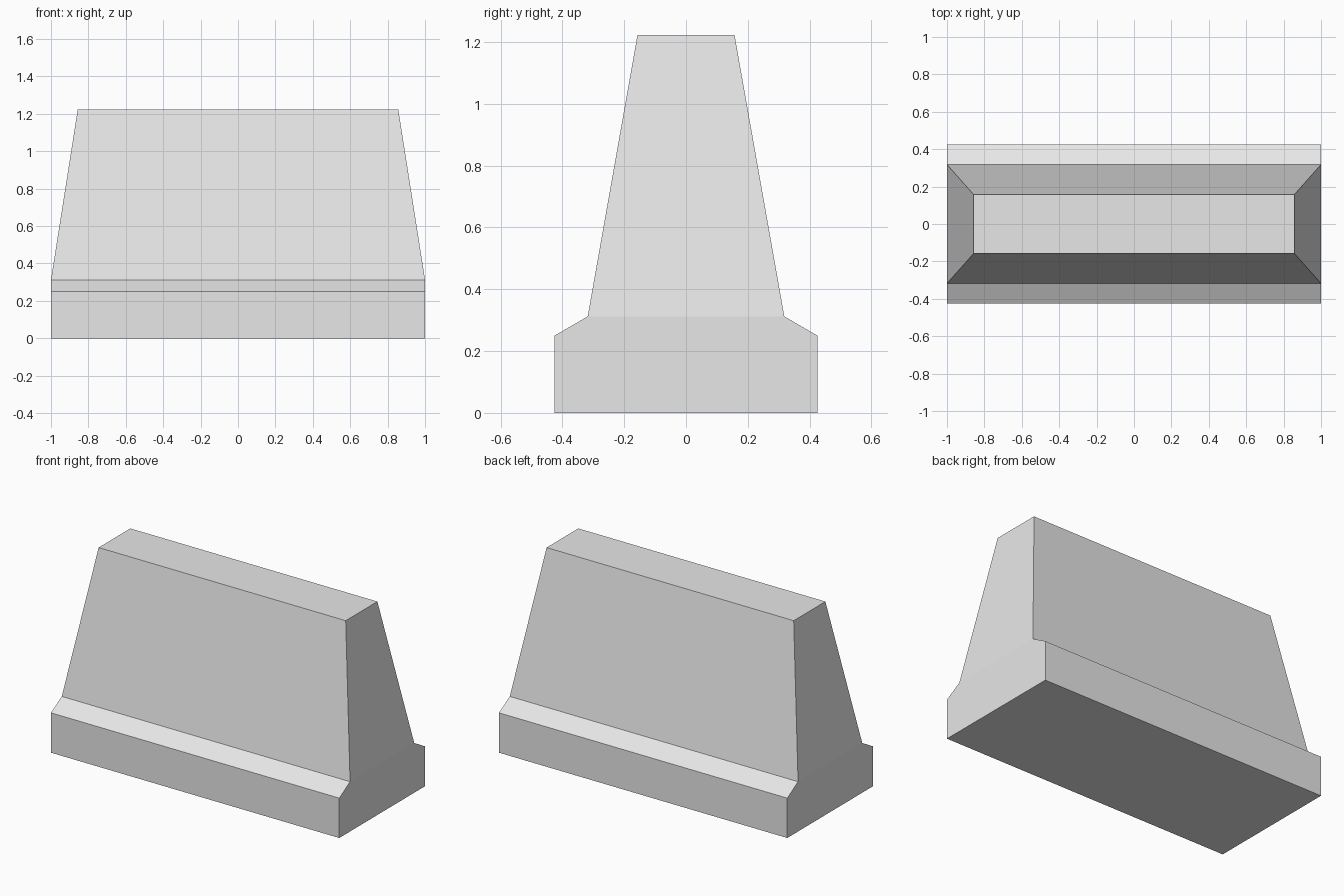
import bpy
import bmesh

cube = bpy.data.objects.get("Cube")
if cube:
    bpy.data.objects.remove(cube, do_unlink=True)

# Concrete material
concrete = bpy.data.materials.new("concrete_grey")
concrete.use_nodes = True
colour = (0.8, 0.8, 0.8, 1)
concrete.diffuse_color = colour
concrete.node_tree.nodes["Principled BSDF"].inputs["Base Color"].default_value = colour

# Half width, half depth and height of each level, from foot to top
levels = [
    (1.0, 0.425, 0.0),
    (1.0, 0.425, 0.25),
    (1.0, 0.318, 0.312),
    (0.857, 0.157, 1.222),
]

# Barrier: rectangular rings joined by side faces
bm = bmesh.new()
rings = [
    [bm.verts.new((sx * hx, sy * hy, z))
     for sx, sy in ((-1, -1), (1, -1), (1, 1), (-1, 1))]
    for hx, hy, z in levels
]
for low, high in zip(rings, rings[1:]):
    for i in range(4):
        j = (i + 1) % 4
        bm.faces.new((low[i], low[j], high[j], high[i]))
bm.faces.new(rings[0][::-1])
bm.faces.new(rings[-1])

# Merge the flat end faces of the foot
bmesh.ops.dissolve_limit(bm, angle_limit=0.01, verts=bm.verts, edges=bm.edges)
bmesh.ops.recalc_face_normals(bm, faces=bm.faces)

mesh = bpy.data.meshes.new("concrete_barrier")
bm.to_mesh(mesh)
bm.free()
mesh.materials.append(concrete)
barrier = bpy.data.objects.new("concrete_barrier", mesh)
bpy.context.collection.objects.link(barrier)
